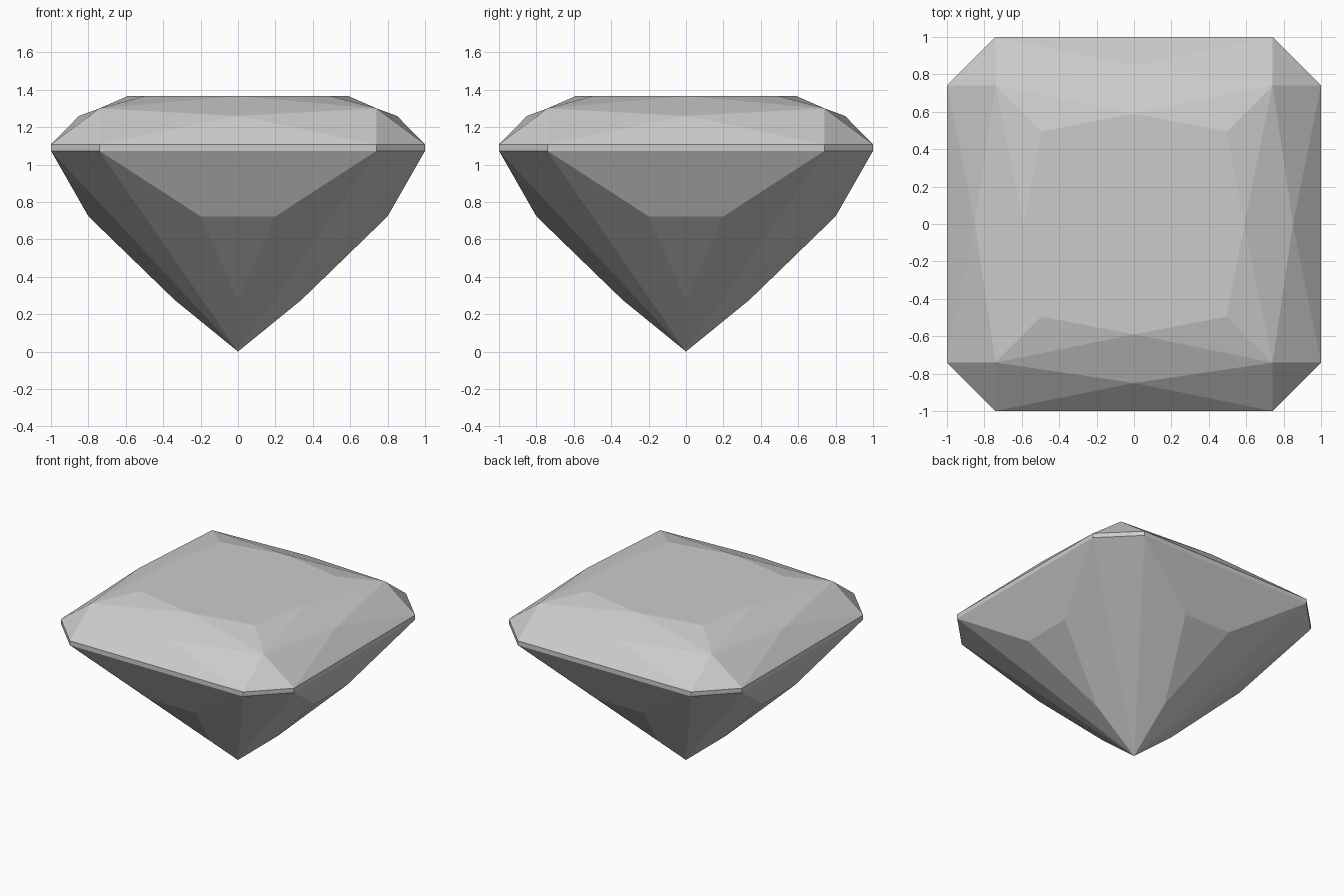
import bpy
import bmesh
from math import pi
from mathutils import Matrix, Vector

cube = bpy.data.objects.get("Cube")
if cube:
    bpy.data.objects.remove(cube, do_unlink=True)

# Material
grey = bpy.data.materials.new("pale_grey")
grey.use_nodes = True
COLOUR = (0.6, 0.6, 0.6, 1.0)
grey.diffuse_color = COLOUR
grey.node_tree.nodes["Principled BSDF"].inputs["Base Color"].default_value = COLOUR

# Key points of one quarter, on the +y side
culet = Vector((0, 0, 0))
keel = Vector((0, 0.34, 0.277))
belly = Vector((0.2, 0.8, 0.723))
girdle_low = Vector((0.741, 1, 1.073))
girdle_high = Vector((0.741, 1, 1.107))
crown_mid = Vector((0, 0.85, 1.26))
crown_corner = Vector((0.741, 0.741, 1.3))
table_corner = Vector((0.495, 0.495, 1.366))
table_mid = Vector((0, 0.59, 1.366))


def mirror(p):
    return Vector((-p.x, p.y, p.z))


def swap(p):
    return Vector((p.y, p.x, p.z))


# Facets that cross the mirror line of a side, or belong to a corner
single = [
    (girdle_low, girdle_high, mirror(girdle_high), mirror(girdle_low)),
    (girdle_low, girdle_high, swap(girdle_high), swap(girdle_low)),
    (girdle_high, crown_mid, mirror(girdle_high)),
    (girdle_high, crown_corner, swap(girdle_high)),
    (crown_corner, table_mid, mirror(crown_corner), crown_mid),
    (girdle_low, belly, mirror(belly), mirror(girdle_low)),
    (belly, keel, mirror(belly)),
    (girdle_low, swap(girdle_low), culet),
]
# Facets that come in mirrored pairs
paired = [
    (girdle_high, crown_corner, crown_mid),
    (crown_corner, table_corner, table_mid),
    (girdle_low, belly, keel, culet),
]
facets = single + paired + [tuple(mirror(p) for p in f) for f in paired]

# Turn the quarter around the vertical axis
bm = bmesh.new()
table = []
for i in range(4):
    turn = Matrix.Rotation(-i * pi / 2, 3, "Z")
    for facet in facets:
        bm.faces.new([bm.verts.new(turn @ p) for p in facet])
    table += [turn @ table_mid, turn @ table_corner]

# Flat top table
bm.faces.new([bm.verts.new(p) for p in table])
bmesh.ops.remove_doubles(bm, verts=bm.verts, dist=0.0005)
bmesh.ops.recalc_face_normals(bm, faces=bm.faces)

mesh = bpy.data.meshes.new("cut_gem")
bm.to_mesh(mesh)
bm.free()
mesh.materials.append(grey)
gem = bpy.data.objects.new("cut_gem", mesh)
bpy.context.collection.objects.link(gem)
